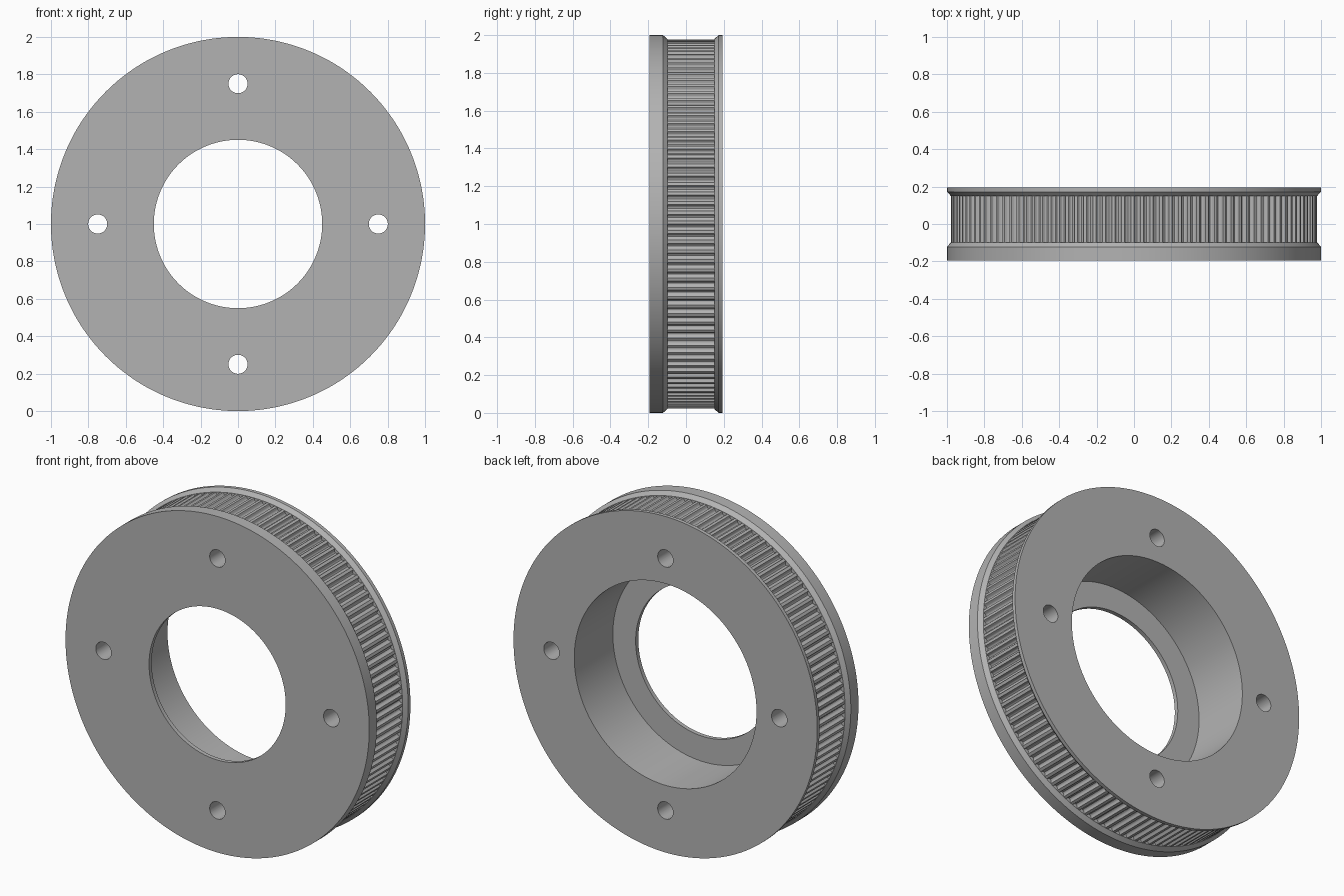
import bpy
import bmesh
from math import cos, sin, pi, tau

cube = bpy.data.objects.get("Cube")
if cube:
    bpy.data.objects.remove(cube, do_unlink=True)

TEETH = 120
HALF = 0.194          # half thickness along y
LAND = 0.978          # radius at the tooth tips

metal = bpy.data.materials.new("grey_metal")
metal.use_nodes = True
grey = (0.45, 0.45, 0.45, 1)
metal.diffuse_color = grey
metal.node_tree.nodes["Principled BSDF"].inputs["Base Color"].default_value = grey


def make_object(name, bm):
    bmesh.ops.recalc_face_normals(bm, faces=bm.faces[:])
    mesh = bpy.data.meshes.new(name)
    bm.to_mesh(mesh)
    bm.free()
    mesh.materials.append(metal)
    obj = bpy.data.objects.new(name, mesh)
    bpy.context.collection.objects.link(obj)
    return obj


# One tooth pitch: flat land, then a rounded groove (pitch fraction, depth)
pitch = [(0, 0), (0.32, 0)]
for i in range(7):
    a = pi * i / 6
    pitch.append((0.66 - 0.277 * cos(a), 0.005 + 0.0142 * sin(a)))
stations = [((t + f) * tau / TEETH, d) for t in range(TEETH) for f, d in pitch]

# Closed cross-section: radius, y, follows the teeth
section = [
    (0.45, -HALF, False), (1, -HALF, False), (1, -0.122, False),
    (LAND + 0.001, -0.098, False), (LAND, -0.098, True),
    (LAND, 0.15, True), (LAND + 0.001, 0.15, False),
    (1, 0.172, False), (1, HALF, False),
    (0.6, HALF, False), (0.6, -HALF + 0.025, False), (0.45, -HALF + 0.025, False),
]

# Pulley body: flanges, toothed rim and stepped bore in one turned solid
bm = bmesh.new()
rings = []
for angle, depth in stations:
    ring = []
    for r, y, toothed in section:
        r -= depth if toothed else 0
        ring.append(bm.verts.new((r * cos(angle), y, 1 + r * sin(angle))))
    rings.append(ring)
n = len(section)
for k, ring in enumerate(rings):
    nxt = rings[(k + 1) % len(rings)]
    for j in range(n):
        bm.faces.new((ring[j], ring[(j + 1) % n], nxt[(j + 1) % n], nxt[j]))
pulley = make_object("toothed_pulley", bm)

# Bolt hole cutters
bm = bmesh.new()
for q in range(4):
    a = q * pi / 2
    hole = bmesh.ops.create_cone(bm, cap_ends=True, segments=48,
                                 radius1=0.051, radius2=0.051, depth=1)
    for v in hole["verts"]:
        x, y, z = v.co
        v.co = (x + 0.75 * cos(a), z, 1 + y + 0.75 * sin(a))
cutter = make_object("bolt_hole_cutter", bm)
cutter.hide_render = True

cut = pulley.modifiers.new("bolt_holes", "BOOLEAN")
cut.operation = "DIFFERENCE"
cut.solver = "EXACT"
cut.object = cutter

# Apply the cut, then remove the helper
bpy.context.view_layer.objects.active = pulley
pulley.select_set(True)
bpy.ops.object.modifier_apply(modifier=cut.name)
bpy.data.objects.remove(cutter, do_unlink=True)
bpy.ops.object.shade_smooth_by_angle(angle=pi / 6)
